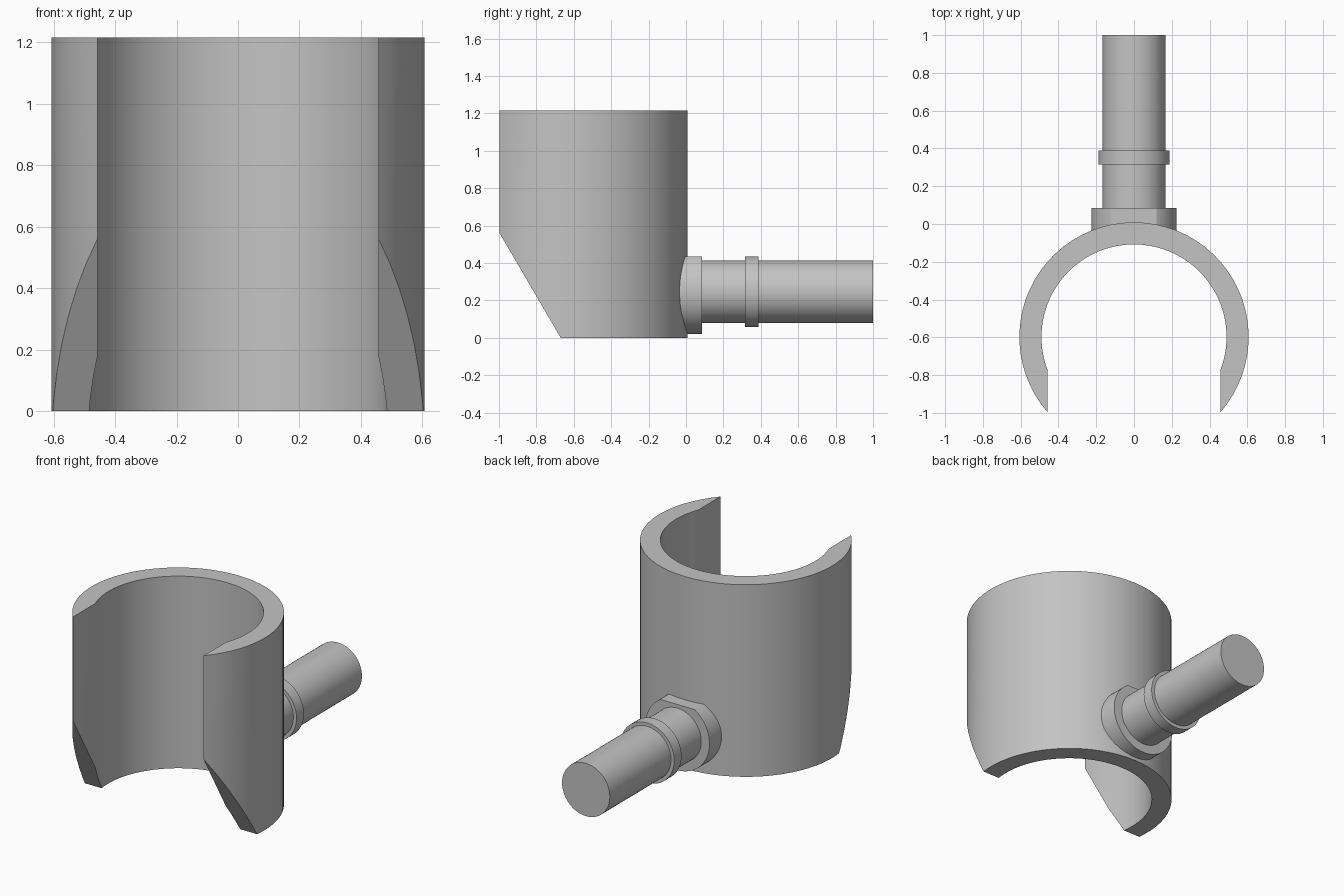
import bpy, bmesh
from math import sin, cos, asin, pi, radians
from mathutils import Matrix, Vector

if "Cube" in bpy.data.objects:
    bpy.data.objects.remove(bpy.data.objects["Cube"], do_unlink=True)

grey = bpy.data.materials.new("plain grey")
grey.use_nodes = True
colour = (0.55, 0.55, 0.55, 1)
grey.diffuse_color = colour
grey.node_tree.nodes["Principled BSDF"].inputs["Base Color"].default_value = colour


def cut(bm, point, normal):
    """Trim away the side the normal points to and cap the opening."""
    bmesh.ops.bisect_plane(bm, geom=bm.verts[:] + bm.edges[:] + bm.faces[:], dist=1e-5,
                           plane_co=point, plane_no=normal, clear_outer=True)
    bmesh.ops.holes_fill(bm, edges=[e for e in bm.edges if e.is_boundary], sides=0)


def finish(name, bm):
    bmesh.ops.recalc_face_normals(bm, faces=bm.faces[:])
    mesh = bpy.data.meshes.new(name)
    bm.to_mesh(mesh)
    bm.free()
    mesh.materials.append(grey)
    obj = bpy.data.objects.new(name, mesh)
    bpy.context.collection.objects.link(obj)
    bpy.ops.object.select_all(action="DESELECT")
    obj.select_set(True)
    bpy.context.view_layer.objects.active = obj
    bpy.ops.object.shade_smooth_by_angle(angle=radians(25))
    return obj


# Open clamp shell: C-shaped section with straight slot walls, lower front cut at a slant
OUTER, INNER, SLOT, CENTRE, HEIGHT = 0.607, 0.49, 0.457, -0.598, 1.215
STEPS = 48


def arc(radius, t):
    end = pi / 2 + pi / 2 - asin(SLOT / radius)  # slot edge, measured from the side
    start = -(end - pi / 2)
    a = start + (pi - 2 * start) * t
    return Vector((radius * cos(a), CENTRE + radius * sin(a), 0))


bm = bmesh.new()
rows = [[bm.verts.new(arc(r, i / STEPS)) for r in (INNER, OUTER)] for i in range(STEPS + 1)]
for (a, b), (c, d) in zip(rows, rows[1:]):
    bm.faces.new((a, b, d, c))
grown = bmesh.ops.extrude_face_region(bm, geom=bm.faces[:])["geom"]
bmesh.ops.translate(bm, verts=[v for v in grown if isinstance(v, bmesh.types.BMVert)],
                    vec=(0, 0, HEIGHT))
cut(bm, (0, -0.67, 0), (0, -0.565, -0.33))
finish("clamp_shell", bm)

# Spigot parts along the y axis
AXIS_Z = 0.246


def rod(name, radius, y0, y1, flat_z=None):
    bm = bmesh.new()
    place = Matrix.Translation((0, (y0 + y1) / 2, AXIS_Z)) @ Matrix.Rotation(pi / 2, 4, "X")
    bmesh.ops.create_cone(bm, cap_ends=True, segments=64, radius1=radius, radius2=radius,
                          depth=y1 - y0, matrix=place)
    if flat_z is not None:
        cut(bm, (0, 0, flat_z), (0, 0, 1))
    return finish(name, bm)


rod("spigot_pipe", 0.167, -0.07, 1.0)
rod("spigot_ring", 0.189, 0.315, 0.388)
rod("spigot_flange", 0.225, -0.07, 0.086, flat_z=0.436)
